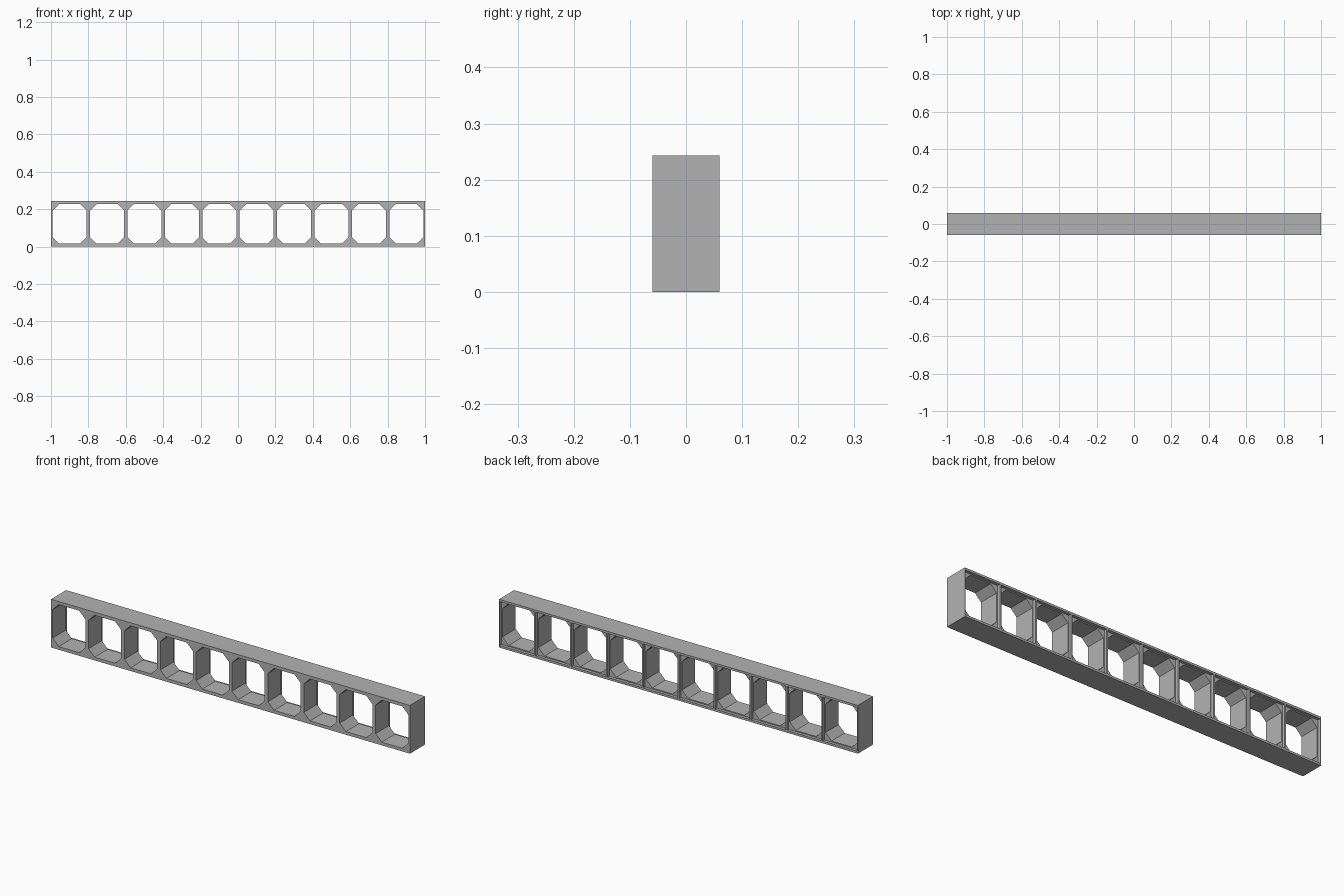
import bpy
import bmesh

cube = bpy.data.objects.get("Cube")
if cube:
    bpy.data.objects.remove(cube, do_unlink=True)

# Overall size and cell layout
LENGTH, HEIGHT, HALF_DEPTH = 2.0, 0.243, 0.06
CELLS = 10
PITCH = LENGTH / CELLS
WALL, RAIL = 0.009, 0.016
LIP = 0.005          # how far the rear rebate widens each opening
REBATE_Y = 0.045     # where the rear rebate begins
CHAMFER = 0.034

grey = bpy.data.materials.new("grey")
grey.use_nodes = True
colour = (0.45, 0.45, 0.45, 1)
grey.diffuse_color = colour
grey.node_tree.nodes["Principled BSDF"].inputs["Base Color"].default_value = colour


def outline(cx, half_w, half_h, cut):
    """Opening outline in x and z, always eight points."""
    points = []
    for sx, sz in ((1, 1), (-1, 1), (-1, -1), (1, -1)):
        a = (cx + sx * half_w, HEIGHT / 2 + sz * (half_h - cut))
        b = (cx + sx * (half_w - cut), HEIGHT / 2 + sz * half_h)
        points += [a, b] if sx * sz > 0 else [b, a]
    return points


def ring(bm, points, y):
    return [bm.verts.new((x, y, z)) for x, z in points]


def bridge(bm, first, second):
    for i in range(len(first)):
        j = (i + 1) % len(first)
        bm.faces.new((first[i], first[j], second[j], second[i]))


bm = bmesh.new()
half_w, half_h = PITCH / 2 - WALL, HEIGHT / 2 - RAIL

for n in range(CELLS):
    cx = -LENGTH / 2 + PITCH * (n + 0.5)
    opening = outline(cx, half_w, half_h, CHAMFER)
    rebate = outline(cx, half_w + LIP, half_h + LIP, CHAMFER)
    # Square corners of the rebate, doubled up to match the eight-point opening
    square = outline(cx, half_w + LIP, half_h + LIP, 0)
    border = outline(cx, PITCH / 2, HEIGHT / 2, 0)
    loops = [
        ring(bm, border, -HALF_DEPTH),
        ring(bm, opening, -HALF_DEPTH),
        ring(bm, opening, REBATE_Y),
        ring(bm, square, REBATE_Y),
        ring(bm, square, HALF_DEPTH),
        ring(bm, border, HALF_DEPTH),
    ]
    for first, second in zip(loops, loops[1:]):
        bridge(bm, first, second)
    # Outer skin above and below the cell
    front, back = loops[0], loops[-1]
    bm.faces.new((front[1], front[2], back[2], back[1]))
    bm.faces.new((front[5], front[6], back[6], back[5]))
    # Closed ends of the beam
    if n == 0:
        bm.faces.new((front[3], front[4], back[4], back[3]))
    if n == CELLS - 1:
        bm.faces.new((front[7], front[0], back[0], back[7]))

bmesh.ops.remove_doubles(bm, verts=bm.verts, dist=0.0001)
bmesh.ops.dissolve_limit(bm, angle_limit=0.01, verts=bm.verts, edges=bm.edges)
bmesh.ops.recalc_face_normals(bm, faces=bm.faces)
mesh = bpy.data.meshes.new("cell_frame")
bm.to_mesh(mesh)
bm.free()
mesh.materials.append(grey)
bpy.context.collection.objects.link(bpy.data.objects.new("cell_frame", mesh))
